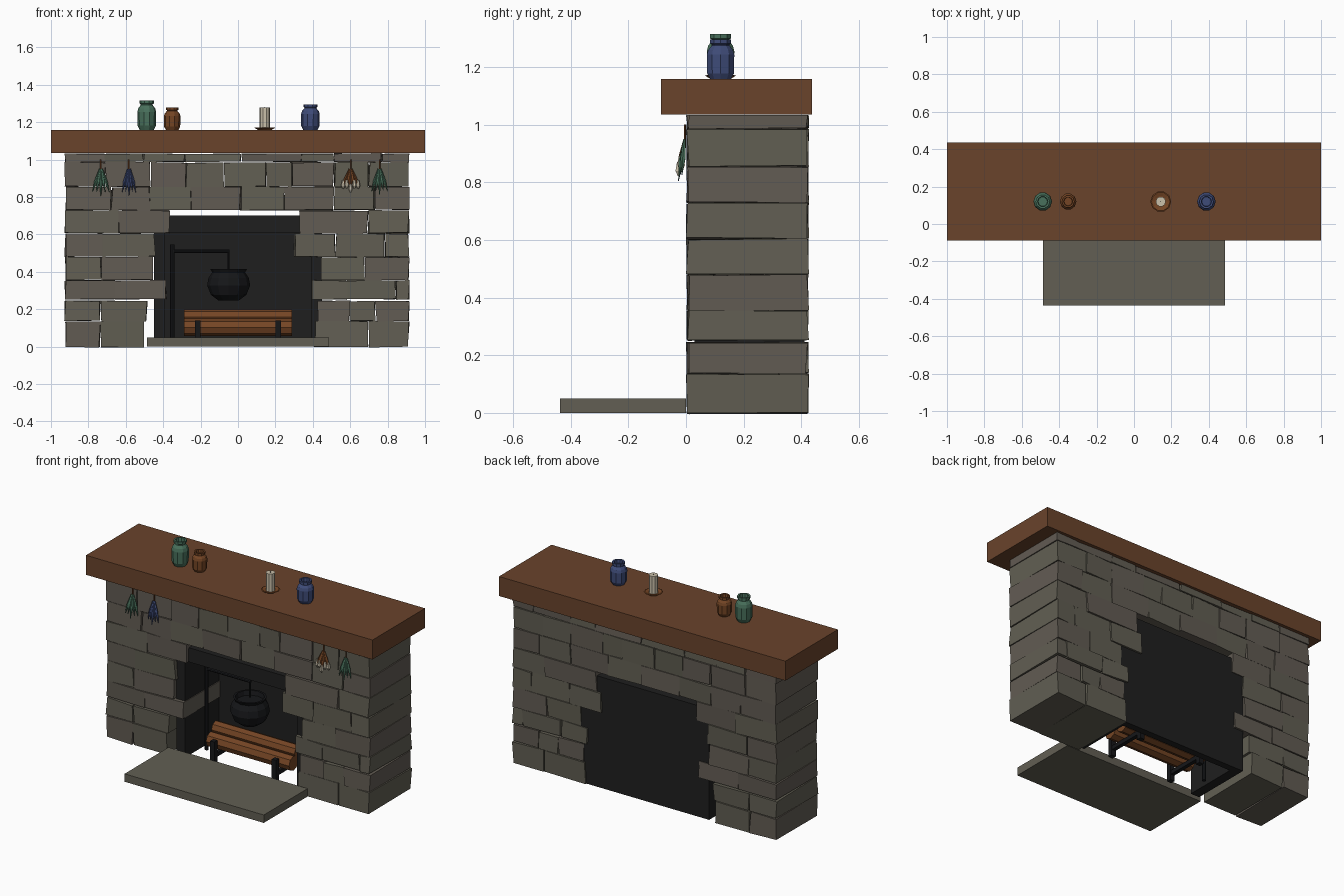
import bpy, bmesh, math, random
from mathutils import Vector

if "Cube" in bpy.data.objects:
    bpy.data.objects.remove(bpy.data.objects["Cube"])

random.seed(4)


def mat(name, h):
    m = bpy.data.materials.new(name)
    lin = [(int(h[i:i + 2], 16) / 255) ** 2.2 for i in (0, 2, 4)]
    m.diffuse_color = (*lin, 1)
    m.use_nodes = True
    m.node_tree.nodes["Principled BSDF"].inputs["Base Color"].default_value = m.diffuse_color
    return m


STONE_A, STONE_B = mat("warm stone", "625c54"), mat("grey stone", "625f54")
WOOD, LOG = mat("mantel wood", "69452f"), mat("log brown", "744729")
SOOT, IRON = mat("soot black", "242424"), mat("iron", "1c1d1f")
GREEN, BLUE = mat("green", "4a705c"), mat("blue", "414d78")
CREAM = mat("cream", "cac0aa")


def finish(name, bm, *mats):
    bmesh.ops.recalc_face_normals(bm, faces=bm.faces[:])
    me = bpy.data.meshes.new(name)
    bm.to_mesh(me)
    bm.free()
    for m in mats:
        me.materials.append(m)
    ob = bpy.data.objects.new(name, me)
    bpy.context.collection.objects.link(ob)
    return ob


def add_box(bm, lo, hi, jitter=None, idx=0):
    vs = bmesh.ops.create_cube(bm, size=1)["verts"]
    for v in vs:
        for k in range(3):
            v.co[k] = lo[k] if v.co[k] < 0 else hi[k]
            if jitter:  # pull each corner slightly inward
                s = 1 if v.co[k] == lo[k] else -1
                v.co[k] += s * random.uniform(0, jitter[k])
    for f in {f for v in vs for f in v.link_faces}:
        f.material_index = idx


def box(name, lo, hi, m):
    bm = bmesh.new()
    add_box(bm, lo, hi)
    return finish(name, bm, m)


def add_rod(bm, a, b, r1, r2=None, n=8, idx=0):
    a, b = Vector(a), Vector(b)
    vs = bmesh.ops.create_cone(bm, cap_ends=True, segments=n, radius1=r1,
                               radius2=r1 if r2 is None else r2, depth=(b - a).length)["verts"]
    q = Vector((0, 0, 1)).rotation_difference(b - a)
    for v in vs:
        v.co = q @ v.co + (a + b) / 2
    for f in {f for v in vs for f in v.link_faces}:
        f.material_index = idx


def lathe(name, profile, at, m, n=10):
    # closed turned shape from (radius, height) pairs
    bm = bmesh.new()
    rings = [[bm.verts.new((at[0] + r * math.cos(2 * math.pi * i / n),
                            at[1] + r * math.sin(2 * math.pi * i / n), at[2] + z))
              for i in range(n)] for r, z in profile]
    for p, q in zip(rings, rings[1:]):
        for i in range(n):
            bm.faces.new((p[i], p[(i + 1) % n], q[(i + 1) % n], q[i]))
    bm.faces.new(rings[0])
    bm.faces.new(rings[-1])
    return finish(name, bm, m)


# stone courses: heights and joint positions of each run
LEVELS = [0, .139, .249, .359, .483, .608, .733, .858, .99, 1.037]
RUNS = [
    [(-.92, -.733, -.495), (.415, .705, .92)],
    [(-.92, -.73, -.48), (.43, .605, .74, .92)],
    [(-.92, -.652, -.38), (.40, .588, .85, .92)],
    [(-.92, -.727, -.45), (.445, .682, .92)],
    [(-.92, -.717, -.437), (.305, .527, .788, .92)],
    [(-.92, -.635, -.36), (.335, .70, .92)],
    [(-.92, -.67, -.465, -.245, .02, .255, .52, .735, .92)],
    [(-.92, -.705, -.46, -.27, -.07, .155, .29, .52, .705, .92)],
    [(-.92, -.705, -.50, -.28, .02, .345, .52, .775, .92)],
]
bm = bmesh.new()
for c, runs in enumerate(RUNS):
    for run in runs:
        for x0, x1 in zip(run, run[1:]):
            add_box(bm, (x0 + .002, 0, LEVELS[c] + .001), (x1 - .002, .427, LEVELS[c + 1] - .002),
                    (.011, .012, .006), random.randint(0, 1))
finish("stone_surround", bm, STONE_A, STONE_B)

# mantel shelf and hearth slab
box("mantel_shelf", (-1, -.087, 1.035), (1, .437, 1.158), WOOD)
box("hearth_slab", (-.486, -.437, 0), (.486, 0, .05), STONE_B)

# firebox lining, open at the front and floor
box("firebox_back", (-.45, .37, 0), (.45, .412, .61), SOOT)
for s, n in ((-1, "left"), (1, "right")):
    box("firebox_" + n, (min(s * .39, s * .45), .03, 0), (max(s * .39, s * .45), .37, .61), SOOT)
box("firebox_top", (-.45, .03, .61), (.45, .412, .70), SOOT)

# andirons
bm = bmesh.new()
for x in (-.215, .215):
    add_box(bm, (x - .015, .05, 0), (x + .015, .08, .14))
    add_box(bm, (x - .012, .08, .035), (x + .012, .33, .06))
    add_box(bm, (x - .015, .30, 0), (x + .015, .33, .04))
finish("andirons", bm, IRON)

# logs
bm = bmesh.new()
for y, z, r in ((.14, .103, .046), (.24, .103, .046), (.19, .157, .042)):
    add_rod(bm, (-.29, y, z), (.29, y, z), r)
finish("logs", bm, LOG)

# crane with hanging pot
PX, PY = -.05, .19
bm = bmesh.new()
add_rod(bm, (-.352, PY, 0), (-.352, PY, .545), .012)
add_rod(bm, (-.36, PY, .51), (PX + .005, PY, .51), .009)
add_rod(bm, (PX, PY, .41), (PX, PY, .515), .006, n=6)
finish("pot_crane", bm, IRON)
lathe("cooking_pot", [(.055, 0), (.095, .03), (.115, .08), (.108, .12), (.088, .15), (.098, .168),
                      (.085, .168), (.078, .14)], (PX, PY, .247), IRON, 12)

# jars on the mantel
JAR = [(.75, 0), (.98, .15), (1, .62), (.9, .74), (.64, .85), (.64, .88), (.76, .9), (.76, 1), (.55, 1), (.5, .85)]
for n, x, r, h, m in (("green_jar", -.488, .05, .157, GREEN), ("brown_jar", -.352, .044, .12, LOG),
                      ("blue_jar", .387, .05, .137, BLUE)):
    lathe(n, [(a * r, b * h) for a, b in JAR], (x, .12, 1.158), m)

# candle on its dish
lathe("candle_dish", [(.035, 0), (.056, .012), (.05, .014), (.03, .008)], (.143, .12, 1.158), LOG)
lathe("candle", [(.027, 0), (.027, .112)], (.143, .12, 1.166), CREAM)
lathe("candle_wick", [(.003, 0), (.002, .006)], (.143, .12, 1.276), IRON, 5)


# drying bundles hung under the mantel
def bundle(name, x, top, low, spread, m, tip=None):
    bm = bmesh.new()
    add_rod(bm, (x, -.004, top - .03), (x, -.004, top + .05), .004, n=5, idx=1)
    for i in range(5):
        t = (i - 2) / 2
        end = Vector((x + spread * t, -.026 + .012 * abs(t), low + .02 * abs(t) + .012 * (i % 2)))
        start = Vector((x + .006 * t, -.005, top))
        mid = start.lerp(end, .55)
        add_rod(bm, start, mid, .004, .009, n=5)
        add_rod(bm, mid, end, .009, .007 if tip else .001, n=5)
        if tip:
            add_rod(bm, end + Vector((0, 0, .03)), end, .006, .012, n=6, idx=2)
            add_rod(bm, end, end - Vector((0, 0, .018)), .012, .003, n=6, idx=2)
    finish(name, bm, m, LOG, *([tip] if tip else []))


bundle("green_herbs_left", -.733, .95, .805, .045, GREEN)
bundle("blue_herbs", -.583, .95, .805, .036, BLUE)
bundle("root_bundle", .602, .95, .84, .04, LOG, CREAM)
bundle("green_herbs_right", .757, .95, .81, .042, GREEN)
